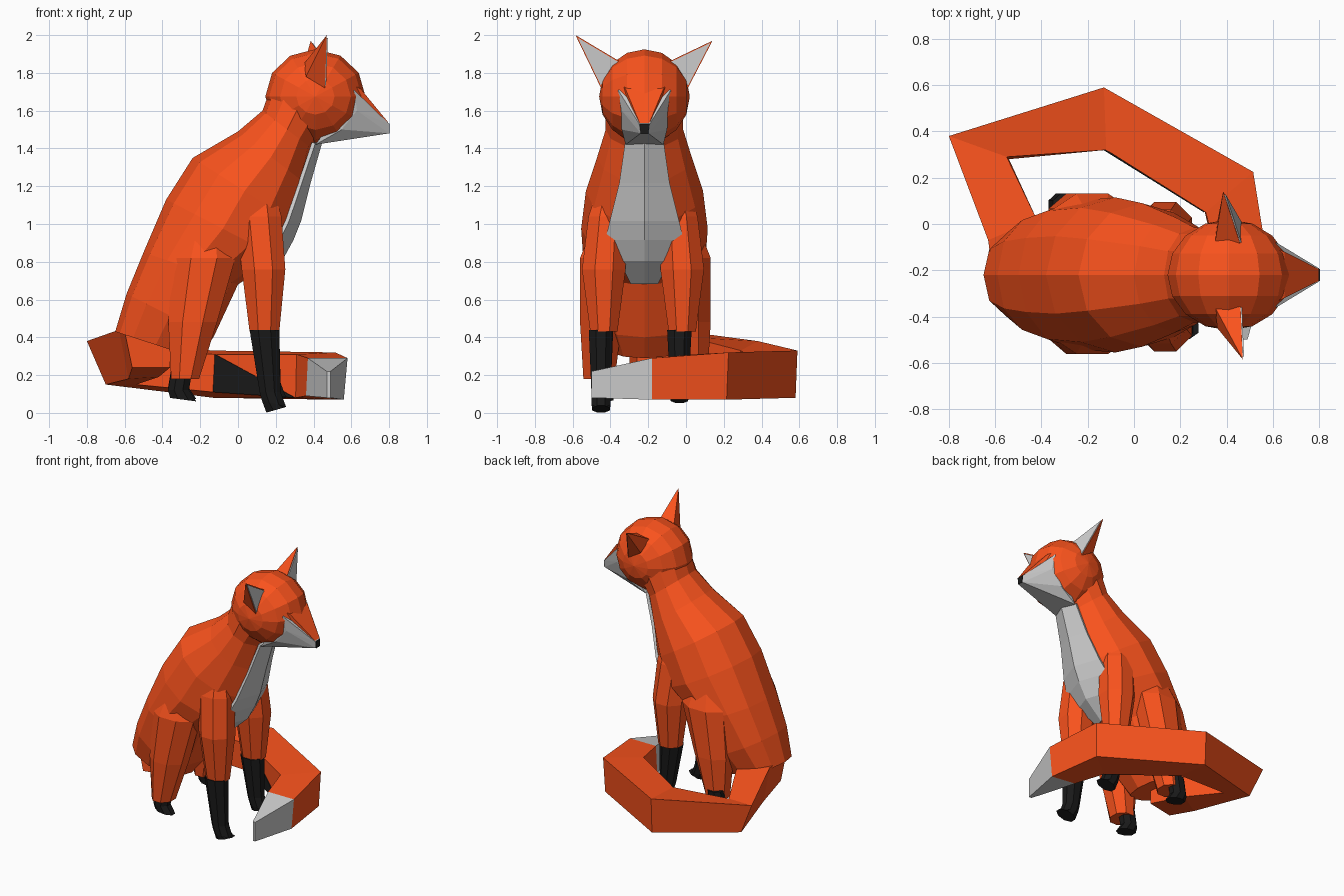
import bpy, bmesh, math
from mathutils import Vector

if "Cube" in bpy.data.objects:
    bpy.data.objects.remove(bpy.data.objects["Cube"])

YC = -0.22  # the animal's centre plane


def material(name, rgb):
    m = bpy.data.materials.new(name)
    m.diffuse_color = (*rgb, 1)
    m.use_nodes = True
    m.node_tree.nodes["Principled BSDF"].inputs["Base Color"].default_value = m.diffuse_color
    return m


ORANGE = material("orange_fur", (0.95, 0.085, 0.012))
BLACK = material("black_fur", (0.01, 0.01, 0.01))


def finish(name, bm, mat=None):
    bmesh.ops.recalc_face_normals(bm, faces=bm.faces)
    me = bpy.data.meshes.new(name)
    bm.to_mesh(me)
    bm.free()
    ob = bpy.data.objects.new(name, me)
    bpy.context.collection.objects.link(ob)
    if mat:
        me.materials.append(mat)
    return ob


def loft(name, rings, mat=None):
    bm = bmesh.new()
    vs = [[bm.verts.new(p) for p in r] for r in rings]
    n = len(vs[0])
    for a, b in zip(vs, vs[1:]):
        for i in range(n):
            j = (i + 1) % n
            bm.faces.new((a[i], a[j], b[j], b[i]))
    bm.faces.new(vs[0])
    bm.faces.new(vs[-1])
    return finish(name, bm, mat)


def hull(name, pts, mat=None):
    bm = bmesh.new()
    for p in pts:
        bm.verts.new(p)
    bmesh.ops.convex_hull(bm, input=bm.verts)
    loose = [v for v in bm.verts if not v.link_faces]
    bmesh.ops.delete(bm, geom=loose, context='VERTS')
    return finish(name, bm, mat)


def sym(pts):
    """Mirror (x, half width, z) points about the centre plane."""
    return [(x, YC + s * w, z) for x, w, z in pts for s in (1, -1)]


# Body: rings spanning from a back point to a belly point; low powers are boxier
def body_ring(bx, bz, fx, fz, w, power, n=12):
    c = Vector(((bx + fx) / 2, YC, (bz + fz) / 2))
    u = Vector(((fx - bx) / 2, 0, (fz - bz) / 2))
    ring = []
    for i in range(n):
        ct, st = math.cos(math.tau * i / n), math.sin(math.tau * i / n)
        ct, st = (math.copysign(abs(k) ** power, k) for k in (ct, st))
        ring.append(c + u * ct + Vector((0, w * st, 0)))
    return ring


loft("body", [body_ring(*s) for s in (
    (-0.65, 0.43, -0.22, 0.29, 0.20, 0.85), (-0.59, 0.63, -0.13, 0.40, 0.27, 0.9),
    (-0.50, 0.85, 0.00, 0.68, 0.32, 1), (-0.38, 1.13, 0.22, 0.82, 0.335, 1),
    (-0.24, 1.35, 0.31, 1.00, 0.31, 1), (0.00, 1.49, 0.35, 1.22, 0.25, 1),
    (0.13, 1.60, 0.39, 1.40, 0.205, 1), (0.18, 1.74, 0.46, 1.50, 0.205, 1))], ORANGE)

# Chest patch: shallow ridge following the front of the body
bm = bmesh.new()
rows = []
for x, z, w in ((0.43, 1.43, 0.10), (0.37, 1.22, 0.13), (0.32, 1.02, 0.18),
                (0.28, 0.92, 0.205), (0.22, 0.81, 0.13), (0.09, 0.69, 0.07)):
    d = w * 0.35
    rows.append([bm.verts.new((x - k * d + 0.005, YC + s * w, z))
                 for s, k in ((-1, 1), (0, 0), (1, 1))])
for a, b in zip(rows, rows[1:]):
    for i in (0, 1):
        bm.faces.new((a[i], b[i], b[i + 1], a[i + 1]))
patch = finish("chest_patch", bm)
mod = patch.modifiers.new("thickness", 'SOLIDIFY')
mod.thickness = 0.02
mod.offset = 0

# Head: faceted ball with its poles at the sides
bm = bmesh.new()
bmesh.ops.create_uvsphere(bm, u_segments=12, v_segments=8, radius=1)
for v in bm.verts:
    x, y, z = v.co
    v.co = (0.41 + 0.265 * x, YC + 0.24 * z, 1.675 - 0.25 * y)
finish("head", bm, ORANGE)

# Muzzle with orange bridge and black nose
hull("muzzle", sym([(0.615, 0.14, 1.71), (0.63, 0.12, 1.60), (0.55, 0.12, 1.50),
                    (0.41, 0.10, 1.42), (0.80, 0.028, 1.53), (0.80, 0.02, 1.48)]))
hull("muzzle_bridge", sym([(0.58, 0.13, 1.75), (0.60, 0.11, 1.66), (0.65, 0.10, 1.715),
                           (0.685, 0.07, 1.65), (0.797, 0.026, 1.536)]), ORANGE)
hull("nose", sym([(0.79, 0.029, 1.535), (0.79, 0.022, 1.482),
                  (0.803, 0.026, 1.53), (0.803, 0.02, 1.48)]), BLACK)

# Ears: spikes with a grey front face
for side, s, tip in (("right", -1, (0.47, -0.585, 2.0)), ("left", 1, (0.385, 0.14, 1.97))):
    T = Vector(tip)
    base = [Vector((x, YC + s * w, z)) for x, w, z in
            ((0.46, 0.13, 1.86), (0.46, 0.23, 1.72), (0.36, 0.23, 1.78), (0.35, 0.14, 1.85))]
    hull("ear_" + side, [T] + base, ORANGE)
    out = Vector((0.006, 0, 0))
    mid = (T + base[0] + base[1]) / 3
    inner = [mid + (p - mid) * 0.9 for p in (T, base[0], base[1])]
    hull("ear_lining_" + side, [p + out for p in inner] + [p - out for p in inner])


# Legs: stacks of eight-sided rings (x, y offset, z, x radius, y radius, tilt)
def leg(name, y, s, levels, mat, lift=0):
    rings = [[(x + rx * math.cos(t), y + s * dy + ry * math.sin(t),
               z + tilt * math.cos(t) + lift)
              for t in (math.tau * (i + 0.5) / 8 for i in range(8))]
             for x, dy, z, rx, ry, tilt in levels]
    loft(name, rings, mat)


front_up = [(0.11, -0.05, 1.30, 0.05, 0.05, 0), (0.11, -0.02, 1.04, 0.13, 0.11, 0),
            (0.135, 0, 0.76, 0.125, 0.125, 0), (0.14, 0, 0.43, 0.085, 0.078, 0)]
front_low = [(0.14, 0, 0.44, 0.085, 0.07, 0), (0.17, 0, 0.11, 0.06, 0.055, 0),
             (0.19, 0, 0.05, 0.07, 0.055, -0.02), (0.215, 0, 0.02, 0.07, 0.05, 0.02)]
hind_up = [(-0.16, -0.05, 1.08, 0.08, 0.06, 0), (-0.18, 0, 0.82, 0.18, 0.12, 0),
           (-0.24, 0, 0.48, 0.14, 0.12, 0), (-0.28, 0.01, 0.18, 0.08, 0.09, 0)]
hind_low = [(-0.295, 0, 0.24, 0.06, 0.055, 0), (-0.315, 0, 0.12, 0.06, 0.055, 0),
            (-0.29, 0, 0.07, 0.075, 0.05, -0.01)]
for side, s, yf, yh, lift in (("right", -1, -0.435, -0.45, 0), ("left", 1, -0.02, 0.02, 0.05)):
    leg("front_leg_" + side, yf, s, front_up, ORANGE)
    front = [(*r[:2], r[2] - (lift if r[2] > 0.4 else 0), *r[3:]) for r in front_low]
    leg("front_foot_" + side, yf - 0.015, s, front, BLACK, lift)
    leg("hind_leg_" + side, yh, s, hind_up, ORANGE)
    leg("hind_foot_" + side, yh + (0.06 if s > 0 else 0.02), s, hind_low, BLACK, lift / 4)

# Tail: four-sided tube rooted under the rump and curling around to the front
tail = [[(-0.36, -0.26, 0.38), (-0.60, -0.30, 0.43), (-0.56, -0.30, 0.24), (-0.36, -0.26, 0.24)],
        [(-0.42, 0.02, 0.40), (-0.63, -0.07, 0.44), (-0.58, -0.07, 0.18), (-0.42, 0.02, 0.19)],
        [(-0.55, 0.29, 0.33), (-0.80, 0.38, 0.38), (-0.70, 0.36, 0.15), (-0.54, 0.28, 0.15)],
        [(-0.12, 0.32, 0.31), (-0.13, 0.59, 0.33), (-0.13, 0.58, 0.08), (-0.13, 0.325, 0.11)],
        [(0.31, 0.05, 0.31), (0.515, 0.225, 0.32), (0.505, 0.215, 0.07), (0.305, 0.055, 0.08)],
        [(0.37, -0.18, 0.29), (0.58, -0.18, 0.29), (0.56, -0.18, 0.07), (0.36, -0.18, 0.09)]]
loft("tail", tail, ORANGE)
loft("tail_tip", [tail[-1], [(0.47, -0.5, 0.22), (0.49, -0.5, 0.22),
                             (0.49, -0.5, 0.08), (0.47, -0.5, 0.08)]])

# Dark marking on the inside of the tail
marks = [tail[3][0], tail[3][3], tail[4][3]]
off = Vector((-0.003, -0.005, 0))
hull("tail_marking", [Vector(p) + k * off for p in marks for k in (-1, 1)], BLACK)
